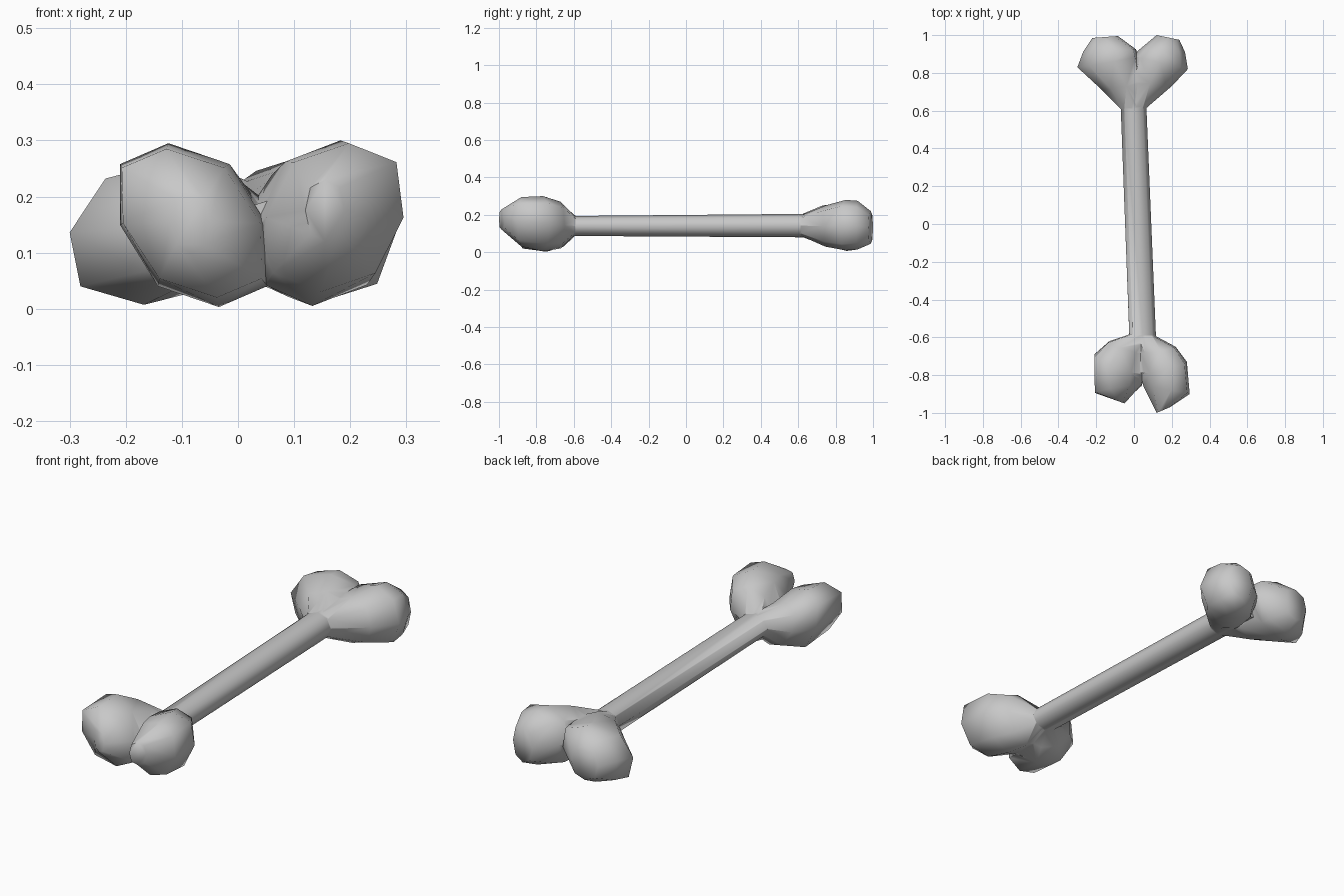
import bpy, bmesh, math
from mathutils import Vector

cube = bpy.data.objects.get("Cube")
if cube:
    bpy.data.objects.remove(cube)

bone_grey = bpy.data.materials.new("bone grey")
bone_grey.use_nodes = True
colour = (0.58, 0.58, 0.58, 1)
bone_grey.diffuse_color = colour
bone_grey.node_tree.nodes["Principled BSDF"].inputs["Base Color"].default_value = colour

SIDES = 8


def signed_power(value, power):
    return math.copysign(abs(value) ** power, value)


def loft(name, stations, fullness=0.85, lean=0):
    """Skin rings; each ring spans outline points a and b, from low to high.
    Lean shifts the tops of the inner rings along x and the bottoms back."""
    bm = bmesh.new()
    rings = []
    for n, ((ax, ay), (bx, by), low, high) in enumerate(stations):
        a, b = Vector((ax, ay, 0)), Vector((bx, by, 0))
        centre = (a + b) / 2 + Vector((0, 0, (low + high) / 2))
        tilt = lean if 0 < n < len(stations) - 1 else 0
        ring = []
        for i in range(SIDES):
            t = math.tau * i / SIDES
            across = (a - b) / 2 * signed_power(math.cos(t), fullness)
            up = Vector((tilt, 0, (high - low) / 2)) * signed_power(math.sin(t), fullness)
            ring.append(bm.verts.new(centre + across + up))
        rings.append(ring)
    for r, s in zip(rings, rings[1:]):
        for i in range(SIDES):
            j = (i + 1) % SIDES
            bm.faces.new((r[i], r[j], s[j], s[i]))
    bm.faces.new(rings[0])
    bm.faces.new(rings[-1])
    bmesh.ops.recalc_face_normals(bm, faces=bm.faces)
    mesh = bpy.data.meshes.new(name)
    bm.to_mesh(mesh)
    bm.free()
    mesh.materials.append(bone_grey)
    obj = bpy.data.objects.new(name, mesh)
    bpy.context.collection.objects.link(obj)
    return obj


# Shaft, leaning slightly to one side, reaching in between the lobes
bone = loft("bone", [((-.015, -.79), (.118, -.79), .085, .192),
                     ((-.025, -.59), (.116, -.59), .087, .194),
                     ((-.07, .61), (.066, .61), .08, .205),
                     ((-.07, .85), (.07, .85), .07, .21)], 0.95)

# Knobs: two rounded lobes at each end, rooted just inside the shaft
lobes = [
    loft("back_right_lobe", [((-.062, .6), (.04, .6), .09, .195),
                             ((-.17, .71), (.03, .75), .04, .25),
                             ((-.3, .83), (.025, .89), .007, .265),
                             ((-.27, .91), (.01, .925), .015, .265),
                             ((-.22, .985), (-.085, .995), .05, .21)], lean=.03),
    loft("back_left_lobe", [((.055, .605), (-.045, .605), .092, .193),
                            ((.2, .73), (-.03, .76), .03, .25),
                            ((.285, .82), (-.005, .89), .01, .28),
                            ((.27, .91), (.03, .925), .015, .275),
                            ((.24, .975), (.12, 1), .045, .22)]),
    loft("front_right_lobe", [((-.012, -.58), (.085, -.58), .1, .185),
                              ((-.13, -.62), (.07, -.69), .03, .25),
                              ((-.21, -.69), (.052, -.8), .003, .295),
                              ((-.205, -.895), (.04, -.85), .02, .285),
                              ((-.12, -.925), (-.05, -.95), .1, .21)], lean=-.045),
    loft("front_left_lobe", [((.1, -.585), (.005, -.585), .102, .183),
                             ((.22, -.65), (.015, -.69), .02, .27),
                             ((.28, -.73), (.035, -.8), .005, .3),
                             ((.295, -.9), (.05, -.86), .03, .295),
                             ((.19, -.97), (.12, -1), .12, .23)], lean=.025),
]

# Fuse the lobes into the shaft
for lobe in lobes:
    union = bone.modifiers.new(lobe.name, "BOOLEAN")
    union.operation = "UNION"
    union.solver = "EXACT"
    union.object = lobe
bpy.context.view_layer.update()
fused = bpy.data.meshes.new_from_object(
    bone.evaluated_get(bpy.context.evaluated_depsgraph_get()))
bone.modifiers.clear()
bone.data = fused
for lobe in lobes:
    bpy.data.objects.remove(lobe)

# Soft shading
bpy.ops.object.select_all(action="DESELECT")
bone.select_set(True)
bpy.context.view_layer.objects.active = bone
bpy.ops.object.shade_smooth_by_angle(angle=math.radians(75))
